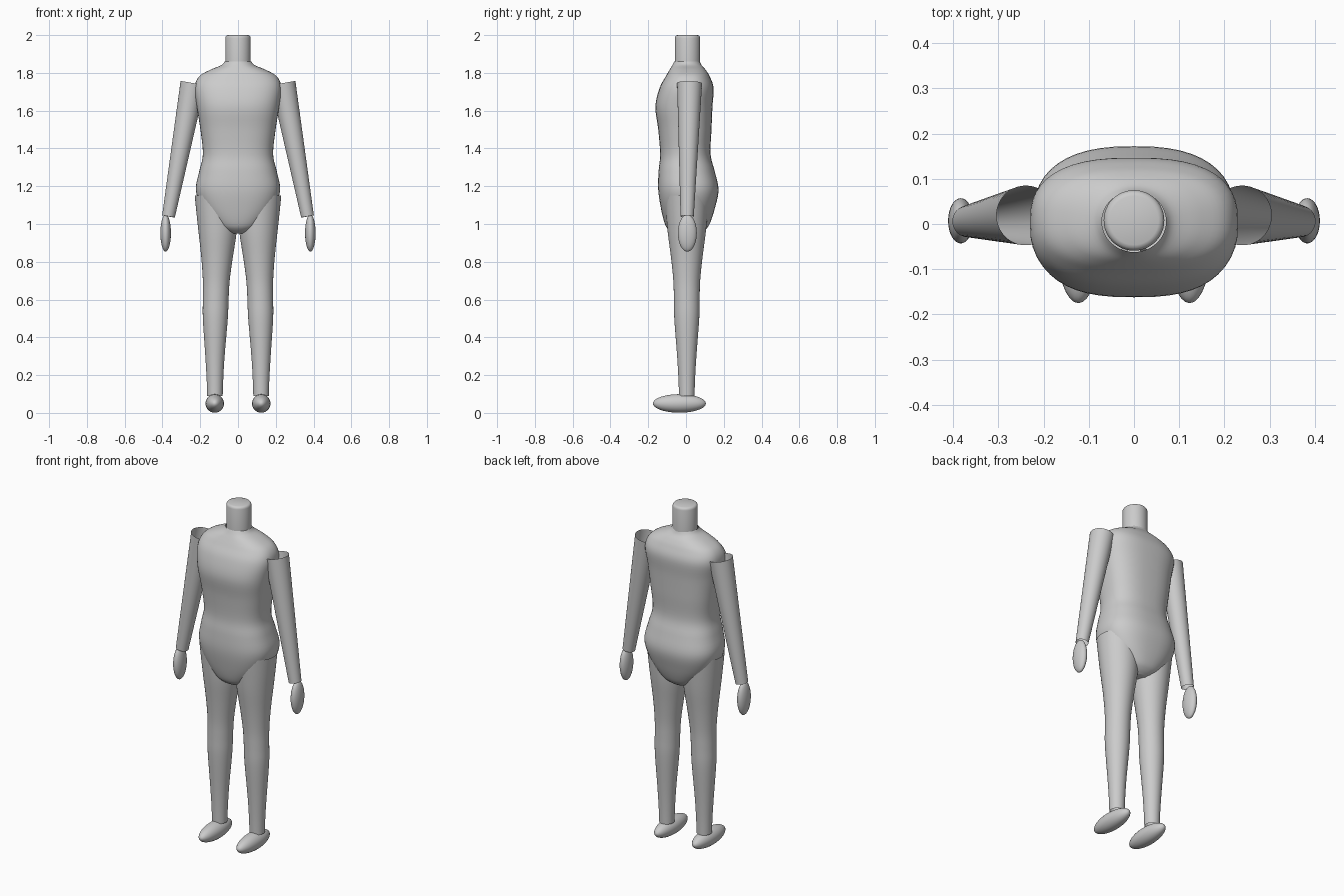
import bpy, math
from mathutils import Vector, Matrix

if "Cube" in bpy.data.objects:
    bpy.data.objects.remove(bpy.data.objects["Cube"])

SEG = 48


def smooth_rows(rows, steps):
    """Catmull-Rom interpolation through rows of numbers."""
    out = []
    for i in range(len(rows) - 1):
        p0, p1 = rows[max(i - 1, 0)], rows[i]
        p2, p3 = rows[i + 1], rows[min(i + 2, len(rows) - 1)]
        for s in range(steps):
            t = s / steps
            out.append([0.5 * (2 * b + (c - a) * t + (2 * a - 5 * b + 4 * c - d) * t * t
                               + (3 * b - a - 3 * c + d) * t ** 3)
                        for a, b, c, d in zip(p0, p1, p2, p3)])
    return out + [list(rows[-1])]


def loft(name, rows, steps=1, cap_low=False, cap_high=False, matrix=None):
    """Rows: z, centre x, centre y, radius x, radius y, superellipse exponent."""
    rows = smooth_rows(rows, steps)
    verts, faces = [], []
    for z, cx, cy, rx, ry, n in rows:
        for k in range(SEG):
            a = 2 * math.pi * k / SEG
            c, s = math.cos(a), math.sin(a)
            verts.append((cx + rx * math.copysign(abs(c) ** (2 / n), c),
                          cy + ry * math.copysign(abs(s) ** (2 / n), s), z))
    for r in range(len(rows) - 1):
        for k in range(SEG):
            j = (k + 1) % SEG
            faces.append((r * SEG + k, r * SEG + j, (r + 1) * SEG + j, (r + 1) * SEG + k))
    if cap_low:
        faces.append(tuple(reversed(range(SEG))))
    if cap_high:
        faces.append(tuple(range((len(rows) - 1) * SEG, len(rows) * SEG)))
    me = bpy.data.meshes.new(name)
    me.from_pydata(verts, [], faces)
    ob = bpy.data.objects.new(name, me)
    bpy.context.collection.objects.link(ob)
    if matrix:
        ob.matrix_world = matrix
    shade(ob)
    return ob


def shade(ob):
    bpy.ops.object.select_all(action='DESELECT')
    ob.select_set(True)
    bpy.context.view_layer.objects.active = ob
    bpy.ops.object.shade_smooth_by_angle(angle=math.radians(40))


def ellipsoid(name, centre, radii, tilt=0):
    bpy.ops.mesh.primitive_uv_sphere_add(segments=32, ring_count=20, radius=1,
                                         location=centre, rotation=(0, tilt, 0))
    ob = bpy.context.object
    ob.name = name
    ob.scale = radii
    shade(ob)


# torso: z, half width, front y, back y, squareness
torso = [(0.95, 0.05, -0.06, 0.07, 2.2), (0.968, 0.09, -0.09, 0.10, 2.3),
         (1.0, 0.13, -0.112, 0.125, 2.4), (1.08, 0.19, -0.132, 0.152, 2.5),
         (1.18, 0.223, -0.147, 0.172, 2.5), (1.28, 0.205, -0.145, 0.152, 2.5),
         (1.37, 0.186, -0.137, 0.13, 2.5), (1.5, 0.199, -0.147, 0.135, 2.6),
         (1.62, 0.218, -0.162, 0.14, 2.6), (1.72, 0.23, -0.14, 0.146, 2.6),
         (1.78, 0.207, -0.108, 0.126, 2.5), (1.815, 0.15, -0.088, 0.105, 2.4),
         (1.84, 0.09, -0.073, 0.083, 2.2), (1.86, 0.071, -0.062, 0.073, 2)]
loft("torso", [(z, 0, (f + b) / 2, w, (b - f) / 2, n) for z, w, f, b, n in torso],
     steps=5, cap_low=True)

# neck with a rounded top edge
loft("neck", [(z, 0, 0.008, r, r, 2) for z, r in
              ((1.82, 0.067), (1.985, 0.067), (1.992, 0.065), (1.997, 0.061), (2.0, 0.054))],
     cap_high=True)

# leg: z, centre x, radius
leg = [(1.15, 0.112, 0.117), (1.05, 0.11, 0.109), (0.95, 0.108, 0.1), (0.82, 0.111, 0.083),
       (0.7, 0.115, 0.071), (0.6, 0.118, 0.068), (0.5, 0.12, 0.066),
       (0.3, 0.122, 0.051), (0.18, 0.122, 0.044), (0.09, 0.122, 0.041)]

for side, label in ((-1, "left"), (1, "right")):
    loft(label + "_leg", [(z, side * x, 0.004, r, r, 2) for z, x, r in reversed(leg)], steps=4)
    ellipsoid(label + "_foot", (side * 0.123, -0.035, 0.05), (0.049, 0.14, 0.049))

    # arm: open tapered tube running from shoulder to wrist
    top = Vector((side * 0.239, 0.019, 1.745))
    wrist = Vector((side * 0.368, 0.006, 1.04))
    axis = top - wrist
    turn = Vector((0, 0, 1)).rotation_difference(axis).to_matrix().to_4x4()
    loft(label + "_arm", [(0, 0, 0, 0.034, 0.035, 2), (axis.length, 0, 0, 0.066, 0.066, 2)],
         steps=4, matrix=Matrix.Translation(wrist) @ turn)
    ellipsoid(label + "_hand", (side * 0.383, 0.007, 0.952), (0.028, 0.05, 0.098))
